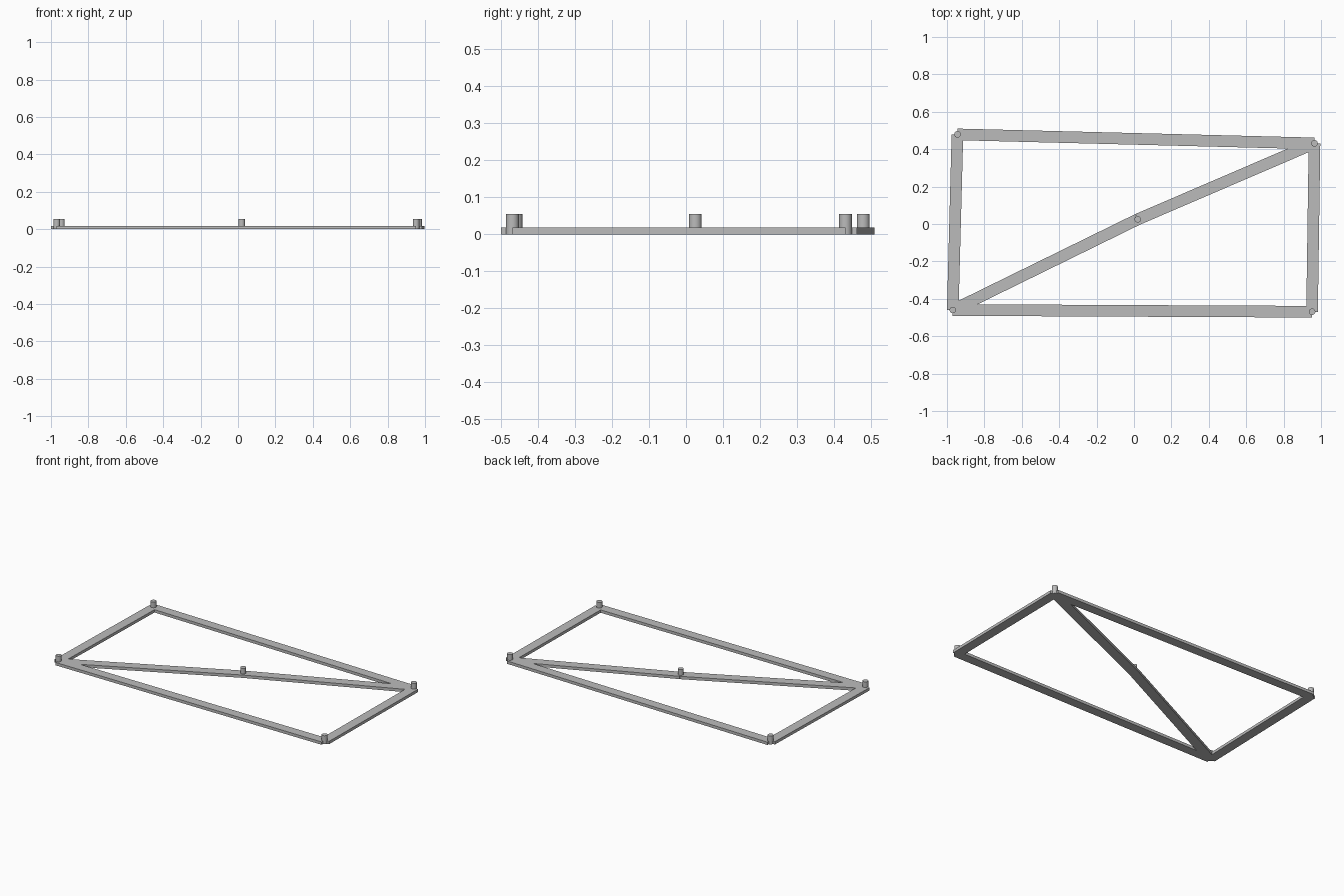
import bpy
import math
from mathutils import Vector

cube = bpy.data.objects.get("Cube")
if cube:
    bpy.data.objects.remove(cube, do_unlink=True)

BEAM_WIDTH, BEAM_HEIGHT = 0.062, 0.0185
POST_RADIUS, POST_HEIGHT = 0.0175, 0.055

# Single grey for the whole frame
grey = bpy.data.materials.new("light grey")
grey.use_nodes = True
colour = (0.5, 0.5, 0.5, 1)
grey.diffuse_color = colour
grey.node_tree.nodes["Principled BSDF"].inputs["Base Color"].default_value = colour

# Post positions, which are also the beam ends
posts = {
    "back_right": Vector((-0.944, 0.479)),
    "back_left": Vector((0.965, 0.431)),
    "front_left": Vector((0.952, -0.469)),
    "front_right": Vector((-0.969, -0.460)),
    "middle": Vector((0.02, 0.025)),
}


def add_beam(name, start, end):
    """Flat bar running between two post centres."""
    a, b = posts[start], posts[end]
    mid, span = (a + b) / 2, b - a
    bpy.ops.mesh.primitive_cube_add(
        size=1, location=(mid.x, mid.y, BEAM_HEIGHT / 2),
        rotation=(0, 0, math.atan2(span.y, span.x)))
    beam = bpy.context.object
    beam.name = name
    beam.scale = (span.length, BEAM_WIDTH, BEAM_HEIGHT)
    bpy.ops.object.transform_apply(location=False, rotation=False, scale=True)
    beam.data.materials.append(grey)


def add_post(name, spot):
    """Short round peg standing through the beams."""
    bpy.ops.mesh.primitive_cylinder_add(
        vertices=24, radius=POST_RADIUS, depth=POST_HEIGHT,
        location=(spot.x, spot.y, POST_HEIGHT / 2))
    post = bpy.context.object
    post.name = name
    post.data.materials.append(grey)
    bpy.ops.object.shade_smooth_by_angle(angle=math.radians(40))


# Outer frame and the two-part diagonal
add_beam("back_beam", "back_right", "back_left")
add_beam("left_beam", "back_left", "front_left")
add_beam("front_beam", "front_left", "front_right")
add_beam("right_beam", "front_right", "back_right")
add_beam("diagonal_front", "front_right", "middle")
add_beam("diagonal_back", "middle", "back_left")

# Pegs at the corners and the middle
for label, position in posts.items():
    add_post(label + "_post", position)
